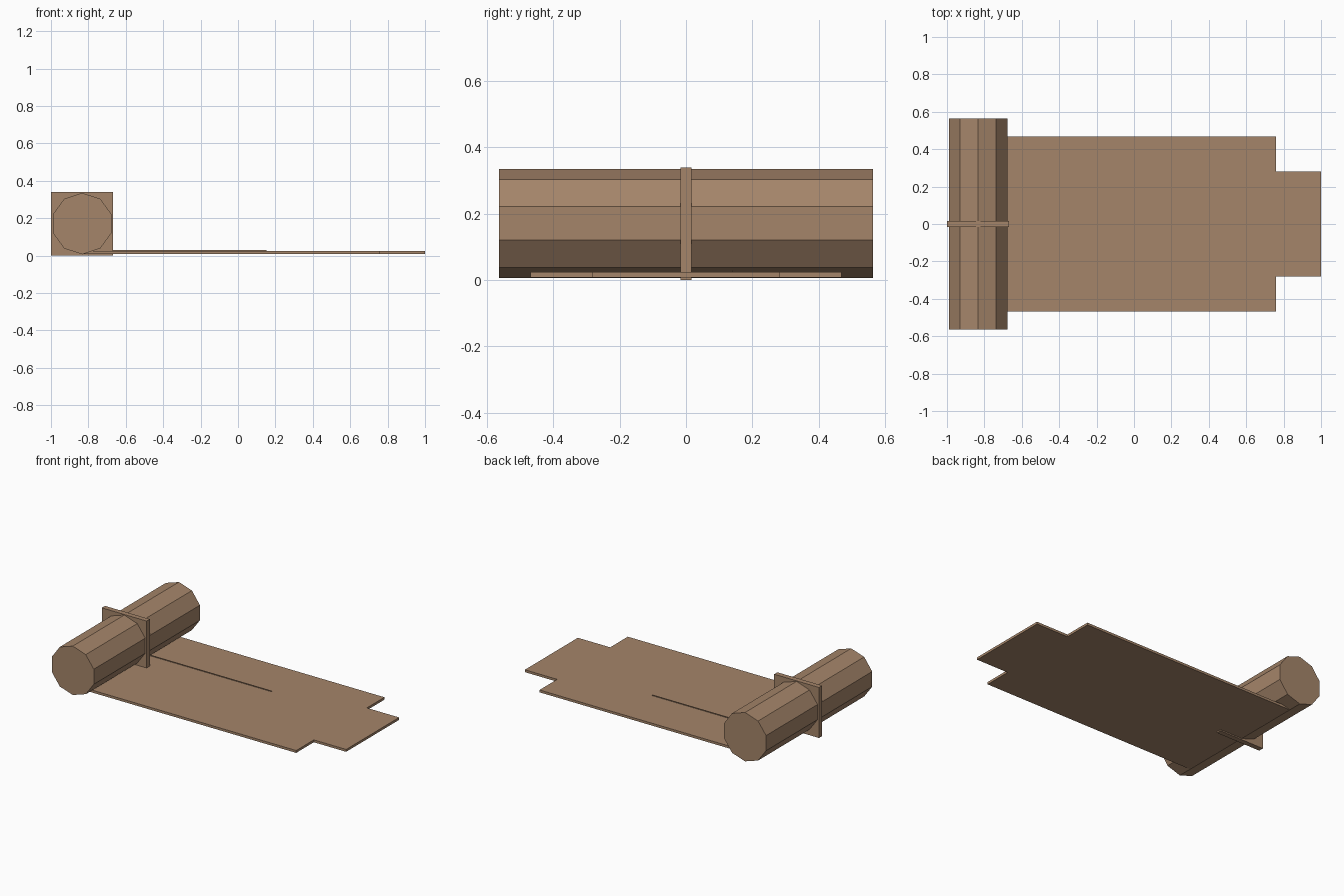
import bpy, bmesh
from math import sin, cos, pi
from mathutils import Vector

cube = bpy.data.objects.get("Cube")
if cube:
    bpy.data.objects.remove(cube, do_unlink=True)

brown = bpy.data.materials.new("warm brown")
brown.use_nodes = True
color = (0.376, 0.235, 0.144, 1)
brown.diffuse_color = color
brown.node_tree.nodes["Principled BSDF"].inputs["Base Color"].default_value = color


def prism(name, points, direction):
    """Extrude a flat outline along a direction into a closed solid."""
    bm = bmesh.new()
    face = bm.faces.new([bm.verts.new(p) for p in points])
    result = bmesh.ops.extrude_face_region(bm, geom=[face], use_keep_orig=True)
    moved = [g for g in result["geom"] if isinstance(g, bmesh.types.BMVert)]
    bmesh.ops.translate(bm, verts=moved, vec=Vector(direction))
    bmesh.ops.recalc_face_normals(bm, faces=bm.faces)
    mesh = bpy.data.meshes.new(name)
    bm.to_mesh(mesh)
    bm.free()
    mesh.materials.append(brown)
    obj = bpy.data.objects.new(name, mesh)
    bpy.context.collection.objects.link(obj)
    return obj


def box(name, x0, x1, y0, y1, z0, z1):
    outline = [(x0, y0, z0), (x1, y0, z0), (x1, y1, z0), (x0, y1, z0)]
    return prism(name, outline, (0, 0, z1 - z0))


# Ten-sided roll lying along y, with a corner at the top
axis_x, axis_z, radius, half_length = -0.833, 0.171, 0.164, 0.563
roll = [(axis_x + radius * sin(2 * pi * i / 10), -half_length,
         axis_z + radius * cos(2 * pi * i / 10)) for i in range(10)]
prism("roll", roll, (0, 2 * half_length, 0))

# Square strap around the middle of the roll
box("strap", -1.0, -0.667, -0.017, 0.017, 0.0, 0.339)

# Unrolled sheet with a narrower flap at its far end
half = [(axis_x, 0.468), (0.76, 0.468), (0.76, 0.281), (1.0, 0.281)]
outline = half + [(x, -y) for x, y in reversed(half)]
prism("sheet", [(x, y, 0.008) for x, y in outline], (0, 0, 0.016))

# Fine raised crease on the sheet
box("crease", axis_x, 0.152, 0.139, 0.142, 0.02, 0.029)
